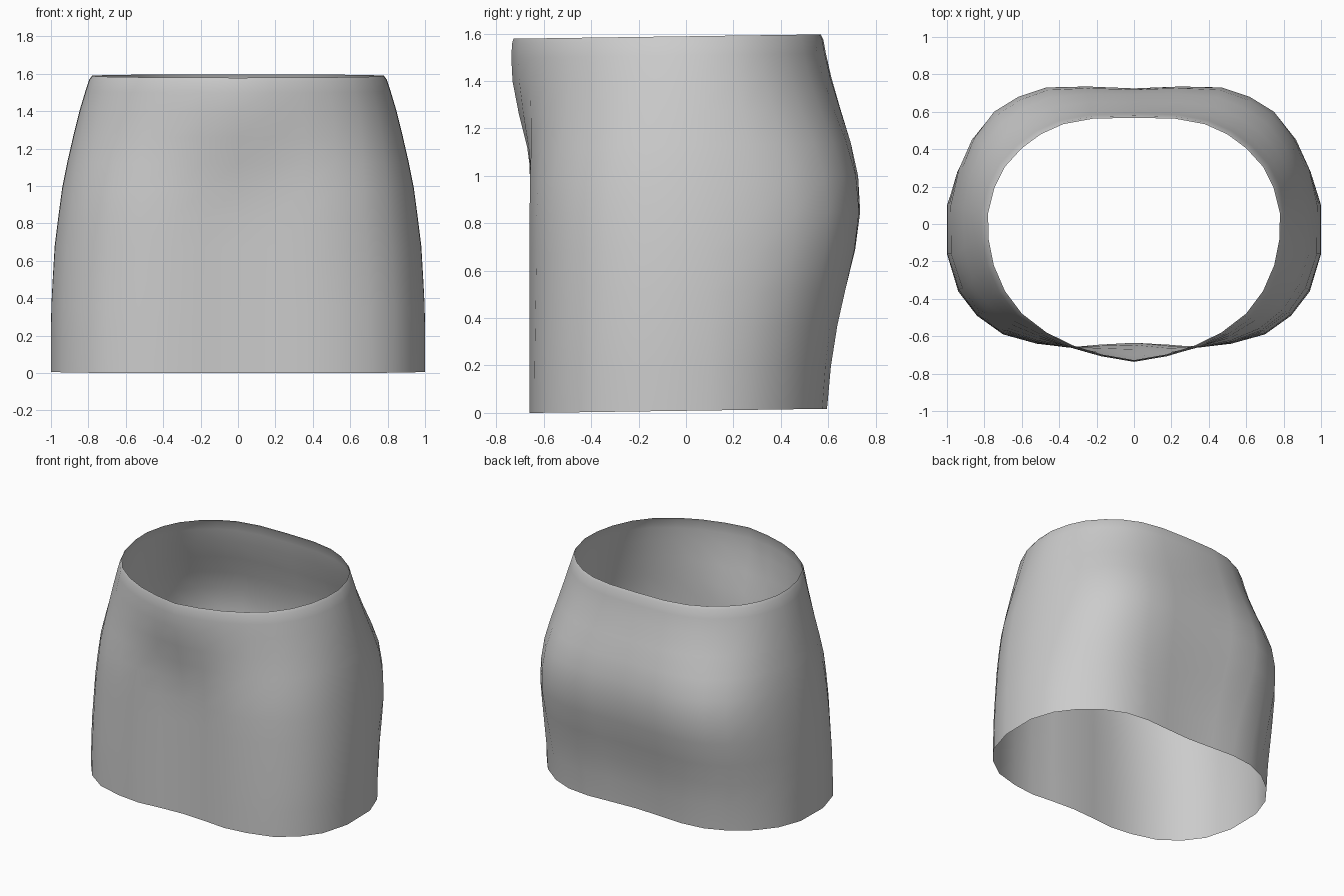
import bpy, bmesh

# Half cross-sections (x, y), from front centre round to back centre
HEM = [(0, -.635), (.18, -.645), (.35, -.66), (.52, -.64), (.70, -.59), (.84, -.49),
       (.94, -.36), (1, -.16), (1, .10), (.94, .27), (.84, .40), (.70, .51),
       (.55, .575), (.38, .595), (.20, .585), (0, .575)]
HIP = [(0, -.635), (.18, -.645), (.35, -.66), (.52, -.63), (.68, -.57), (.81, -.47),
       (.90, -.34), (.96, -.16), (.962, .10), (.92, .30), (.855, .46), (.75, .60),
       (.62, .68), (.47, .73), (.25, .735), (0, .725)]
WAIST = [(0, -.73), (.17, -.70), (.33, -.65), (.47, -.58), (.60, -.48), (.69, -.36),
         (.75, -.22), (.778, -.08), (.78, .06), (.745, .20), (.69, .31), (.60, .41),
         (.50, .485), (.38, .54), (.22, .57), (0, .575)]

# Ring profile: height, half width, front depth, back depth
RINGS = [(0, 1, .66, .595), (.18, 1, .66, .612), (.35, .998, .66, .64),
         (.50, .99, .66, .675), (.67, .98, .66, .715), (.83, .96, .66, .735),
         (.98, .94, .668, .727), (1.12, .912, .685, .698), (1.26, .88, .712, .655),
         (1.40, .845, .733, .613), (1.50, .815, .737, .59), (1.56, .795, .734, .579),
         (1.58, .78, .728, .568)]


def unit(shape):
    w = max(x for x, y in shape)
    f = -min(y for x, y in shape)
    b = max(y for x, y in shape)
    return [(x / w, y / (f if y < 0 else b)) for x, y in shape]


def ease(t):
    t = max(0, min(1, t))
    return t * t * (3 - 2 * t)


def section(z):
    if z < .83:
        a, b, t = HEM, HIP, ease(z / .83)
    else:
        a, b, t = HIP, WAIST, ease((z - .83) / .65)
    return [(p[0] + (q[0] - p[0]) * t, p[1] + (q[1] - p[1]) * t)
            for p, q in zip(unit(a), unit(b))]


# Skirt: one open tube lofted through the rings
bm = bmesh.new()
loops = []
for z, w, f, b in RINGS:
    half = [(x * w, y * (f if y < 0 else b)) for x, y in section(z)]
    outline = half + [(-x, y) for x, y in half[-2:0:-1]]
    # hem and waist rise slightly towards the back
    loops.append([bm.verts.new((x, y, z + .009 + .014 * y)) for x, y in outline])
for lo, hi in zip(loops, loops[1:]):
    n = len(lo)
    for i in range(n):
        j = (i + 1) % n
        bm.faces.new((lo[i], lo[j], hi[j], hi[i]))
for face in bm.faces:
    face.smooth = True
mesh = bpy.data.meshes.new("skirt")
bm.to_mesh(mesh)
bm.free()
skirt = bpy.data.objects.new("skirt", mesh)
bpy.context.collection.objects.link(skirt)
